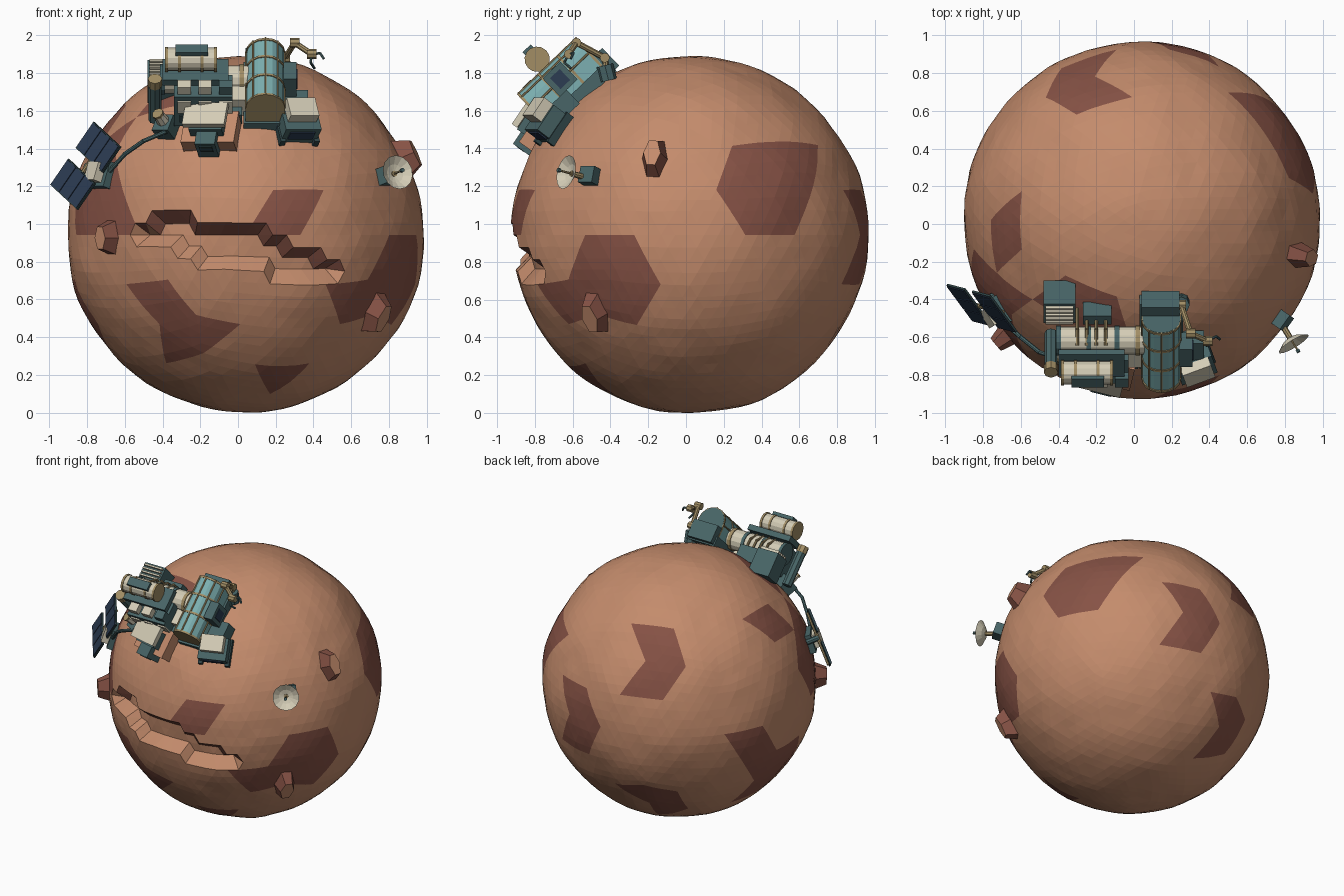
import bpy, bmesh, math
from mathutils import Matrix, Vector, noise
from mathutils.bvhtree import BVHTree

old = bpy.data.objects.get("Cube")
if old:
    bpy.data.objects.remove(old)

COLOURS = {
    "clay": (.55, .26, .15), "maroon": (.24, .085, .06), "teal": (.065, .13, .135),
    "cream": (.66, .61, .47), "glass": (.2, .43, .44), "navy": (.025, .045, .085),
    "brass": (.36, .27, .13), "deep teal": (.03, .06, .065),
}
MATS = {}
for label, rgb in COLOURS.items():
    mat = bpy.data.materials.new(label)
    mat.use_nodes = True
    mat.diffuse_color = (*rgb, 1)
    mat.node_tree.nodes["Principled BSDF"].inputs["Base Color"].default_value = (*rgb, 1)
    MATS[label] = mat

CENTRE, RADIUS = Vector((.04, .02, .957)), .945


def emit(name, bm, frame, *labels, fix=True):
    if fix:
        bmesh.ops.recalc_face_normals(bm, faces=bm.faces)
    bm.transform(frame)
    mesh = bpy.data.meshes.new(name)
    bm.to_mesh(mesh)
    bm.free()
    for label in labels:
        mesh.materials.append(MATS[label])
    obj = bpy.data.objects.new(name, mesh)
    bpy.context.scene.collection.objects.link(obj)
    return obj


def make_frame(origin, normal, up=(0, 0, 1)):
    z = Vector(normal).normalized()
    y = Vector(up)
    y = (y - z * y.dot(z)).normalized()
    x = y.cross(z)
    return Matrix.Translation(origin) @ Matrix((x, y, z)).transposed().to_4x4()


def site(*direction):
    n = Vector(direction).normalized()
    return make_frame(CENTRE + n * RADIUS, n)


def box(name, frame, low, high, label):
    low, high = Vector(low), Vector(high)
    bm = bmesh.new()
    bmesh.ops.create_cube(bm, size=1, matrix=Matrix.Translation((low + high) / 2)
                          @ Matrix.Diagonal((*(high - low), 1)))
    return emit(name, bm, frame, label)


def rod(name, frame, start, end, r, label, sides=12, r_end=None, caps=True):
    start, end = Vector(start), Vector(end)
    axis = end - start
    turn = Vector((0, 0, 1)).rotation_difference(axis).to_matrix().to_4x4()
    bm = bmesh.new()
    bmesh.ops.create_cone(bm, cap_ends=caps, segments=sides, radius1=r,
                          radius2=r if r_end is None else r_end, depth=axis.length,
                          matrix=Matrix.Translation((start + end) / 2) @ turn)
    return emit(name, bm, frame, label)


def tube(name, frame, points, r, label):
    for i in range(len(points) - 1):
        rod(f"{name}_{i}", frame, points[i], points[i + 1], r, label, 8)


def arch(name, frame, half, wall, y0, y1, labels):
    # Straight walls under a half round roof, run along local y
    outline = [(half, 0)] + [(half * math.cos(math.pi * i / 8), wall + half * math.sin(math.pi * i / 8))
                             for i in range(9)] + [(-half, 0)]
    bm = bmesh.new()
    face = bm.faces.new([bm.verts.new((x, y0, z)) for x, z in outline])
    new = bmesh.ops.extrude_face_region(bm, geom=[face])["geom"]
    bmesh.ops.translate(bm, verts=[g for g in new if isinstance(g, bmesh.types.BMVert)], vec=(0, y1 - y0, 0))
    bm.normal_update()
    for f in bm.faces:
        f.material_index = int(abs(f.normal.y) > .9) if len(labels) > 1 else 0
    return emit(name, bm, frame, *labels)


# Planet: dark patches follow the triangles of a coarse sphere
PATCHES = [
    ((.86, .44, .25), .22), ((.63, .64, .43), .06), ((.21, .98, 0), .22), ((-.34, .77, .53), .22),
    ((-.8, -.03, .6), .18), ((-.86, -.44, .25), .22), ((-.7, -.7, .08), .1), ((-.72, -.42, .54), .15),
    ((-.3, -.52, .8), .2), ((.22, -.97, .13), .15), ((-.48, -.79, -.38), .12), ((-.26, -.79, -.55), .12),
    ((-.4, -.65, -.65), .08), ((.86, -.44, -.25), .22), ((.6, -.7, -.37), .13), ((.22, -.55, -.8), .13),
    ((-.9, .35, -.15), .2), ((-.87, .1, -.45), .25), ((-.28, .7, -.65), .2),
]
coarse = bmesh.new()
bmesh.ops.create_icosphere(coarse, subdivisions=3, radius=1)
coarse.faces.index_update()
dark = {f.index for f in coarse.faces for d, r in PATCHES
        if (f.calc_center_median().normalized() - Vector(d).normalized()).length < r}
tree = BVHTree.FromBMesh(coarse)
coarse.free()


def canyon_line(x):
    return .88 - .22 * x + .015 * math.sin(14 * x)


bm = bmesh.new()
bmesh.ops.create_icosphere(bm, subdivisions=5, radius=1)
bm.verts.index_update()
for f in bm.faces:
    f.material_index = int(tree.ray_cast((0, 0, 0), f.calc_center_median().normalized())[2] in dark)
depth = {}
for v in bm.verts:
    d = v.co.normalized()
    r = RADIUS * (1 + .014 * noise.noise(d * 2.6) + .006 * noise.noise(d * 7))
    p = CENTRE + d * r
    width = .09 * math.sqrt(max(0, 1 - (p.x / .54) ** 2))
    depth[v.index] = int(p.y < 0 and abs(p.z - canyon_line(p.x)) < width)
    v.co = CENTRE + d * (r - .085 * depth[v.index])
for f in bm.faces:
    levels = [depth[v.index] for v in f.verts]
    if any(levels):
        c = f.calc_center_median()
        f.material_index = int(not all(levels) and c.z > canyon_line(c.x))
drop = min(v.co.z for v in bm.verts)
bmesh.ops.translate(bm, verts=bm.verts, vec=(0, 0, -drop))
emit("planet", bm, Matrix(), "clay", "maroon")

# Rocks with a pale flat top
for i, (d, wide, tall) in enumerate([((.9, -.2, .42), .075, .13), ((.73, -.53, -.46), .08, .14),
                                     ((-.75, -.64, -.03), .07, .11)]):
    bm = bmesh.new()
    bmesh.ops.create_cone(bm, cap_ends=True, segments=6, radius1=1, radius2=.62, depth=.1,
                          matrix=Matrix.Translation((0, 0, .02)) @ Matrix.Diagonal((wide, tall, 1, 1))
                          @ Matrix.Rotation(.5, 4, "Z"))
    bm.normal_update()
    for f in bm.faces:
        f.material_index = int(f.normal.z > .9)
    emit(f"rock_{i}", bm, site(*d), "maroon", "clay")

base = site(0, -.69, .72)

# Greenhouse with ribs and stringers
box("greenhouse_footing", base, (-.01, -.17, -.06), (.22, .3, .015), "teal")
arch("greenhouse", base, .1, .11, -.15, .28, ("glass", "teal")).location = base.to_3x3() @ Vector((.105, 0, 0))
for y in (-.15, .0, .14, .27):
    rib = arch("greenhouse_rib", base, .105, .11, y - .006, y + .008, ("brass",))
    rib.location = base.to_3x3() @ Vector((.105, 0, 0))
for a in (0, 50, 90, 130, 180):
    x, z = .105 + .102 * math.cos(math.radians(a)), .11 + .102 * math.sin(math.radians(a))
    rod("greenhouse_stringer", base, (x, -.15, z), (x, .28, z), .006, "brass", 6)
box("side_airlock", base, (.2, 0, .05), (.27, .13, .18), "teal")
box("airlock_window", base, (.268, .03, .075), (.274, .1, .155), "navy")
box("side_store", base, (.2, -.1, -.05), (.33, .05, .05), "teal")
box("rear_block", base, (.0, .28, -.05), (.2, .34, .08), "teal")

# Living module, upper tank and their frame
rod("living_module", base, (-.44, .1, .08), (.02, .1, .08), .075, "cream", 14)
for x in (-.44, -.28, -.13, -.02):
    rod("module_band", base, (x - .012, .1, .08), (x + .012, .1, .08), .081, "brass" if x > -.1 else "teal", 14)
box("tank_platform", base, (-.44, -.04, .17), (-.09, .12, .21), "teal")
rod("upper_tank", base, (-.42, .05, .275), (-.16, .05, .275), .062, "cream", 14)
for x in (-.42, -.35, -.23, -.16):
    rod("tank_band", base, (x - .008, .05, .275), (x + .008, .05, .275), .067, "brass", 14)
box("tank_saddle", base, (-.37, .02, .33), (-.2, .08, .355), "teal")
box("machine_block", base, (-.38, -.13, -.04), (-.07, .04, .17), "teal")
for x in (-.36, -.25, -.14):
    box("machine_panel", base, (x, -.139, .06), (x + .07, -.1, .14), "cream")
    box("machine_vent", base, (x + .01, -.137, -.01), (x + .06, -.1, .04), "deep teal")
    box("machine_top_unit", base, (x, -.11, .16), (x + .07, -.05, .22), "cream" if x < -.2 else "teal")
box("dock_block", base, (-.07, -.08, -.04), (.0, .04, .1), "cream")
box("dock_foot", base, (-.1, -.14, -.04), (-.02, -.06, .05), "teal")
rod("end_mast", base, (-.48, -.02, -.1), (-.48, -.02, .15), .035, "teal", 8)
rod("end_mast_cap", base, (-.48, -.02, .15), (-.48, -.02, .2), .038, "brass", 8)

# Rear heat exchanger and pipes
box("exchanger", base, (-.52, .17, -.16), (-.35, .31, .02), "teal")
for i in range(5):
    box("exchanger_slat", base, (-.51, .18 + i * .026, .02), (-.36, .192 + i * .026, .04), "cream")
for x in (-.34, -.29, -.24, -.19):
    tube("rear_pipe", base, [(x, .2, -.06), (x, .19, .09), (x, .13, .15)], .009, "brass")
box("rear_crate", base, (-.31, .17, -.08), (-.16, .23, .03), "teal")

# Landing deck below the base
deck = site(-.2, -.79, .57)
box("deck_slab", deck, (-.13, -.12, -.03), (.16, .08, .06), "clay")
box("deck_column", deck, (-.08, -.08, .05), (.1, .04, .12), "teal")
box("deck_plate", deck, (-.11, -.07, .12), (.12, .07, .155), "cream")
box("deck_steps", deck, (-.04, -.16, -.02), (.07, -.06, .1), "teal")
box("deck_hatch", deck, (-.02, -.165, .03), (.05, -.1, .08), "deep teal")
for x in (-.08, .06):
    box("deck_rear_post", deck, (x, .08, -.03), (x + .04, .13, .14), "teal")

# Cargo rover
rover = site(.28, -.76, .58)
box("rover_body", rover, (-.1, -.08, -.03), (.1, .08, .1), "teal")
box("rover_screen", rover, (-.07, -.087, .02), (.07, -.07, .08), "navy")
box("rover_cover", rover, (-.08, -.03, .1), (.08, .085, .16), "cream")
for x in (-.11, .08):
    box("rover_track", rover, (x, -.1, -.04), (x + .03, .09, .02), "deep teal")

# Power junction and cable
junction = site(-.43, -.69, .58)
box("junction_box", junction, (-.05, -.06, -.03), (.05, .04, .07), "teal")
rod("junction_cap", junction, (0, 0, .07), (0, 0, .13), .035, "cream", 8, .028)
rod("junction_ring", junction, (0, 0, .125), (0, 0, .14), .032, "brass", 8)
tube("power_cable", Matrix(), [(-.38, -.72, 1.49), (-.5, -.68, 1.44), (-.6, -.6, 1.37), (-.68, -.53, 1.28)],
     .012, "teal")

# Solar array
hub = site(-.83, -.53, .33)
box("array_base", hub, (-.08, -.07, -.04), (.08, .07, .03), "teal")
box("array_hub", hub, (-.05, -.05, .03), (.05, .05, .08), "cream")
array = make_frame((-.81, -.45, 1.31), (-.65, -.7, .32), (.13, 0, .14))
rod("array_spar", array, (0, -.2, -.015), (0, .19, -.015), .012, "brass", 8)
rod("array_post", array, (0, 0, -.1), (0, 0, -.01), .02, "teal", 8)
for y in (-.205, .035):
    box("array_frame", array, (-.135, y, -.012), (.135, y + .17, 0), "deep teal")
    for x in (-.13, -.042, .046):
        box("solar_cell", array, (x, y + .006, 0), (x + .083, y + .164, .005), "navy")

# Dish antenna
foot = site(.8, -.57, .32)
box("dish_foot", foot, (-.045, -.045, -.03), (.045, .045, .05), "teal")
dish = make_frame((.825, -.6, 1.265), (.5, -.82, .22))
rod("dish_neck", dish, (0, 0, -.06), (0, 0, .01), .016, "brass", 8)
rod("dish_inner", dish, (0, 0, 0), (0, 0, .014), .005, "cream", 14, .05, False)
rod("dish_outer", dish, (0, 0, .014), (0, 0, .042), .05, "cream", 14, .092, False)
rod("dish_feed", dish, (0, 0, 0), (0, 0, .08), .006, "brass", 6)
rod("dish_feed_tip", dish, (0, 0, .08), (0, 0, .095), .012, "teal", 6)

# Crane arm with a claw
joints = [Vector(p) for p in ((.25, -.42, 1.8), (.25, -.43, 1.88), (.3, -.58, 1.96), (.39, -.62, 1.9))]
tube("crane_arm", Matrix(), joints, .016, "brass")
for p in joints[1:]:
    rod("crane_joint", Matrix(), p - Vector((.025, 0, 0)), p + Vector((.025, 0, 0)), .026, "brass", 8)
rod("crane_foot", Matrix(), (.25, -.41, 1.76), (.25, -.43, 1.84), .045, "teal", 8)
for s in (-.025, .025):
    tube("claw_finger", Matrix(), [joints[-1], (.41 + s, -.62 + s, 1.88 + s), (.43 + s, -.61, 1.85 + s)], .007, "teal")
